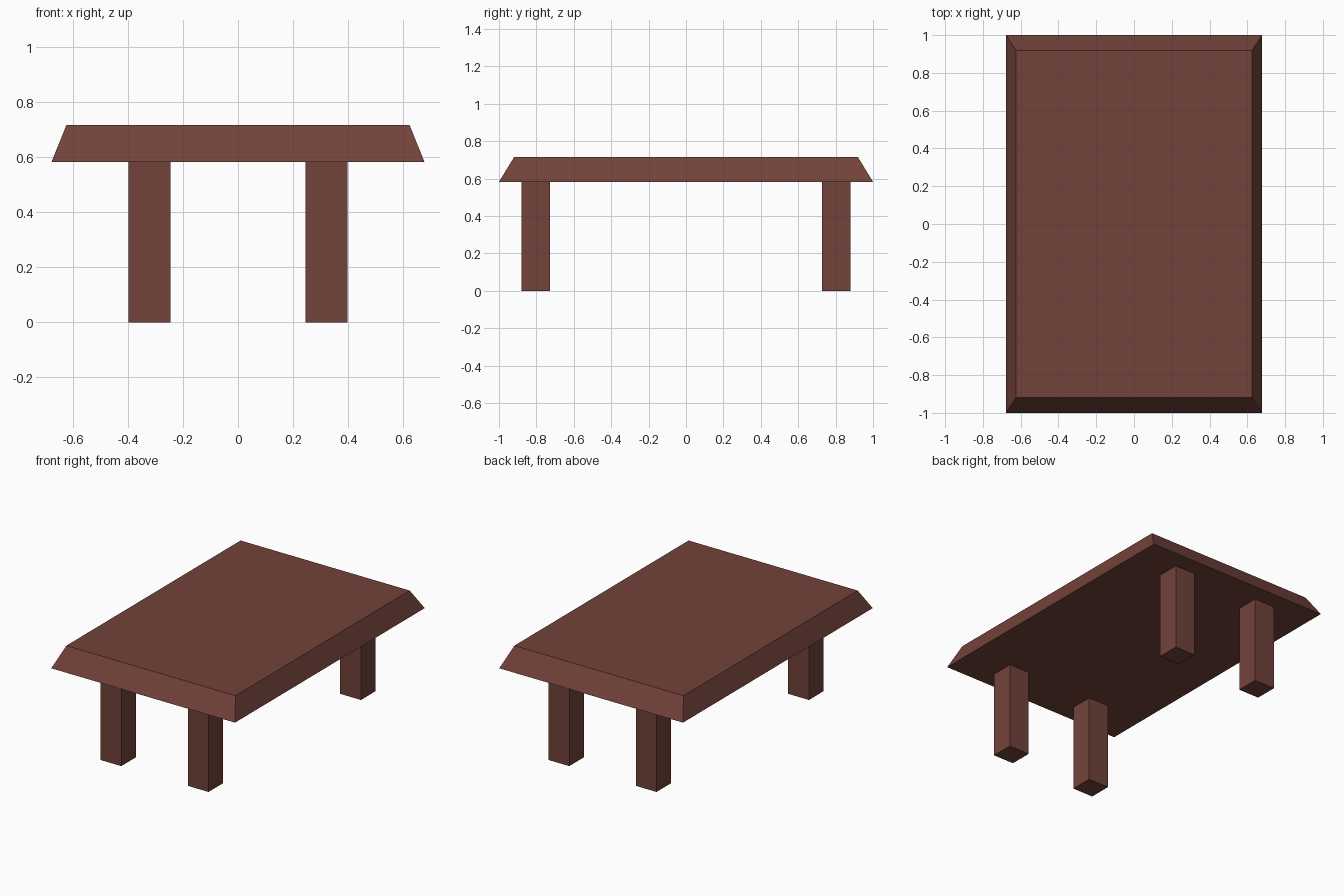
import bpy, bmesh

if "Cube" in bpy.data.objects:
    bpy.data.objects.remove(bpy.data.objects["Cube"])

wood = bpy.data.materials.new("dark red brown wood")
wood.diffuse_color = (0.168, 0.055, 0.042, 1.0)
wood.use_nodes = True
wood.node_tree.nodes["Principled BSDF"].inputs["Base Color"].default_value = wood.diffuse_color


def tapered_box(name, center, bottom, top, z0, z1):
    """Box whose half sizes change from bottom to top."""
    bm = bmesh.new()
    bmesh.ops.create_cube(bm, size=2)
    for v in bm.verts:
        hx, hy = top if v.co.z > 0 else bottom
        v.co = (center[0] + v.co.x * hx, center[1] + v.co.y * hy,
                z1 if v.co.z > 0 else z0)
    mesh = bpy.data.meshes.new(name)
    bm.to_mesh(mesh)
    bm.free()
    mesh.materials.append(wood)
    obj = bpy.data.objects.new(name, mesh)
    bpy.context.collection.objects.link(obj)
    return obj


# Table top with sloped rim
tapered_box("table_top", (0, 0), (0.678, 1.0), (0.624, 0.918), 0.583, 0.717)

# Four square legs
for y_name, sy in (("front", -1), ("back", 1)):
    for x_name, sx in (("left", -1), ("right", 1)):
        tapered_box(f"{y_name}_{x_name}_leg", (sx * 0.322, sy * 0.803),
                    (0.0765, 0.0765), (0.0765, 0.0765), 0, 0.583)
